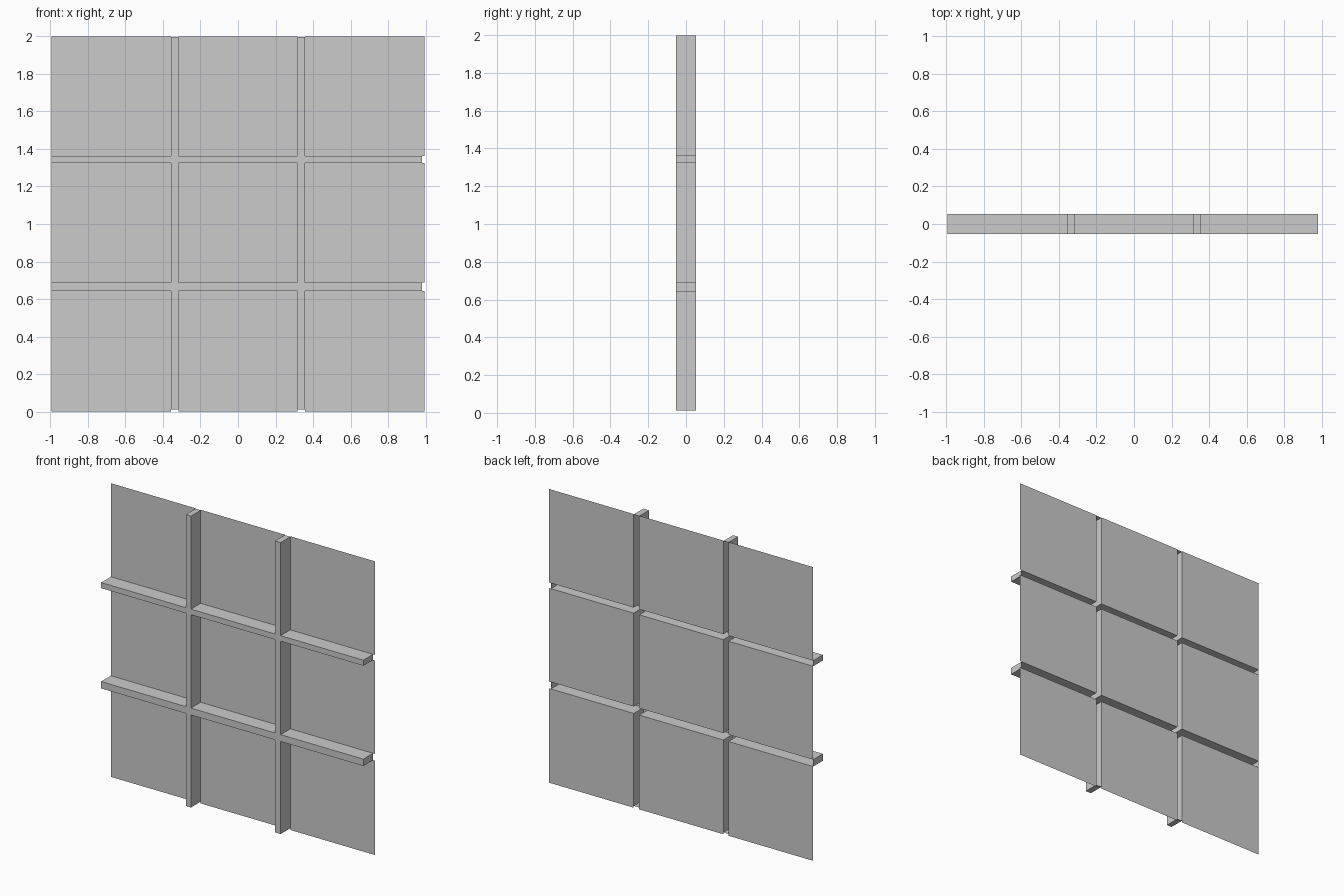
import bpy, bmesh

if "Cube" in bpy.data.objects:
    bpy.data.objects.remove(bpy.data.objects["Cube"])

BACK, FRONT = 0.052, -0.052
# Grid lines: odd-numbered cells are bars, even-numbered cells are panels
PX = [-0.995, -0.356, -0.318, 0.316, 0.358, 0.995]
PZ = [0.0, 0.642, 0.689, 1.325, 1.363, 2.0]
# The bars stop slightly short of the panel edges
BX = [-0.995] + PX[1:5] + [0.981]
BZ = [0.012] + PZ[1:5] + [1.997]


def finish(name, bm):
    bmesh.ops.remove_doubles(bm, verts=bm.verts, dist=1e-5)
    mesh = bpy.data.meshes.new(name)
    bm.to_mesh(mesh)
    bm.free()
    obj = bpy.data.objects.new(name, mesh)
    bpy.context.collection.objects.link(obj)
    return obj


def quad(bm, pts):
    return bm.faces.new([bm.verts.new(p) for p in pts])


def cell(bm, x0, x1, z0, z1, y):
    return quad(bm, [(x0, y, z0), (x1, y, z0), (x1, y, z1), (x0, y, z1)])


# Nine thin wall panels at the back
bm = bmesh.new()
for i in (0, 2, 4):
    for k in (0, 2, 4):
        cell(bm, PX[i], PX[i + 1], PZ[k], PZ[k + 1], BACK)
finish("wall_panels", bm)

# Crossing bars: front faces, then walls pulled back from their outline (open rear)
bm = bmesh.new()
for i in range(5):
    for k in range(5):
        if i % 2 or k % 2:
            cell(bm, BX[i], BX[i + 1], BZ[k], BZ[k + 1], FRONT)
bmesh.ops.remove_doubles(bm, verts=bm.verts, dist=1e-5)
rim = [e for e in bm.edges if e.is_boundary]
out = bmesh.ops.extrude_edge_only(bm, edges=rim)
verts = [g for g in out["geom"] if isinstance(g, bmesh.types.BMVert)]
bmesh.ops.translate(bm, verts=verts, vec=(0, BACK - FRONT, 0))
bmesh.ops.recalc_face_normals(bm, faces=bm.faces)
# Make the front faces point forward
front = [f for f in bm.faces if abs(f.normal.y) > 0.9]
if front[0].normal.y > 0:
    bmesh.ops.reverse_faces(bm, faces=bm.faces)
# Merge the flat front into one clean lattice face set
bmesh.ops.dissolve_limit(bm, angle_limit=0.01, verts=[],
                         edges=[e for e in bm.edges if e.is_manifold
                                and all(abs(f.normal.y) < 0.1 for f in e.link_faces)])
finish("lattice_bars", bm)
